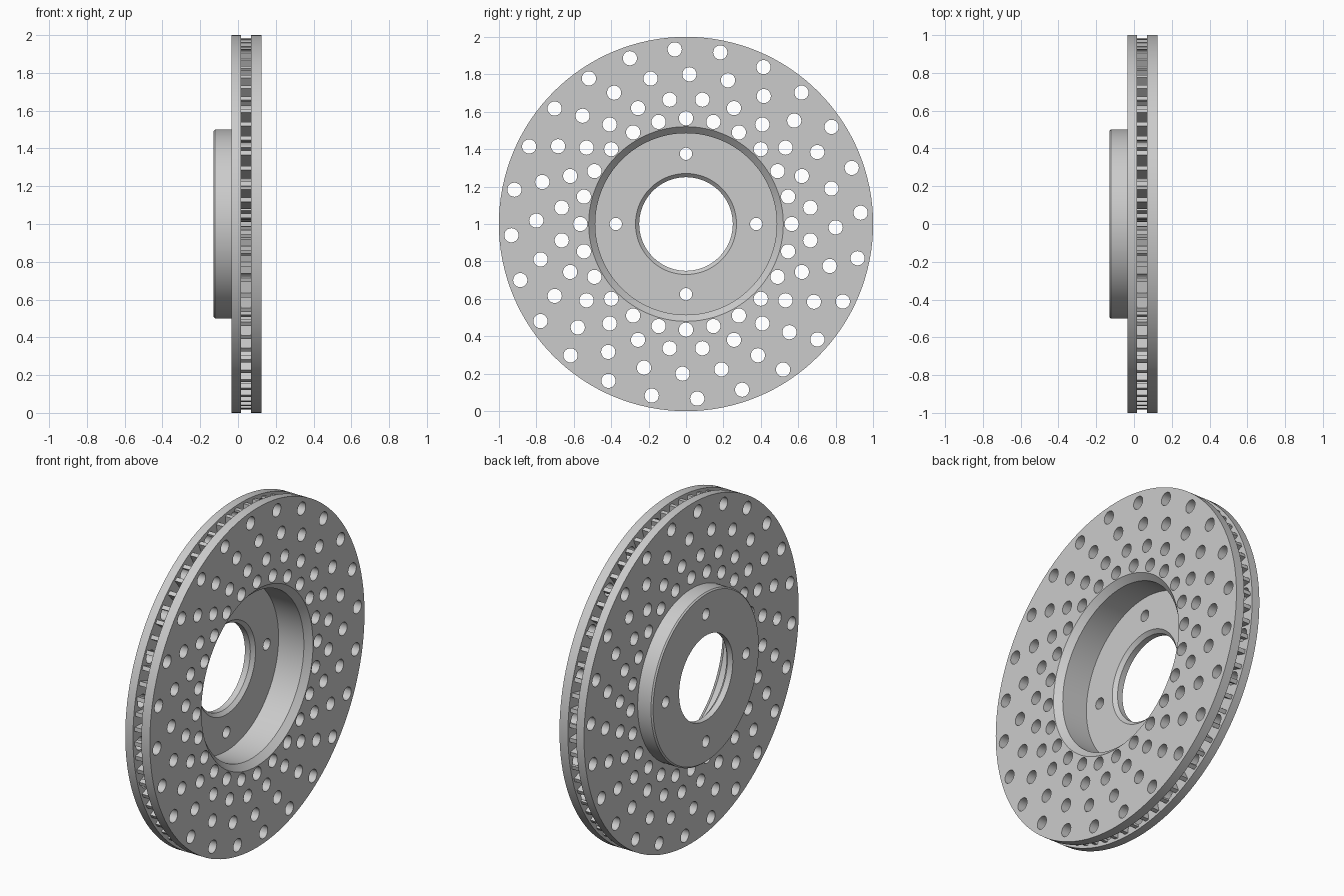
import bpy, bmesh
from math import sin, cos, pi, radians
from mathutils import Matrix, Vector

if "Cube" in bpy.data.objects:
    bpy.data.objects.remove(bpy.data.objects["Cube"])

SEGMENTS = 128
VANES = 72
CENTRE = Vector((0, 0, 1))

steel = bpy.data.materials.new("brushed grey steel")
steel.use_nodes = True
steel.diffuse_color = (0.6, 0.6, 0.6, 1)
steel.node_tree.nodes["Principled BSDF"].inputs["Base Color"].default_value = (0.6, 0.6, 0.6, 1)


def polar(x, r, a):
    """Point at radius r around the x axis, angle measured from the top."""
    return CENTRE + Vector((x, r * sin(a), r * cos(a)))


def finish(name, bm):
    bmesh.ops.recalc_face_normals(bm, faces=bm.faces)
    mesh = bpy.data.meshes.new(name)
    bm.to_mesh(mesh)
    bm.free()
    mesh.materials.append(steel)
    obj = bpy.data.objects.new(name, mesh)
    bpy.context.collection.objects.link(obj)
    return obj


def lathe(name, profile):
    """Sweep a closed (x, radius) profile around the x axis."""
    bm = bmesh.new()
    rings = [[bm.verts.new(polar(x, r, 2 * pi * i / SEGMENTS)) for x, r in profile]
             for i in range(SEGMENTS)]
    for i, ring in enumerate(rings):
        after = rings[(i + 1) % SEGMENTS]
        for j in range(len(profile)):
            k = (j + 1) % len(profile)
            bm.faces.new((ring[j], ring[k], after[k], after[j]))
    return finish(name, bm)


def drill(obj, cutter):
    mod = obj.modifiers.new("drilled holes", 'BOOLEAN')
    mod.operation = 'DIFFERENCE'
    mod.solver = 'EXACT'
    mod.object = cutter
    bpy.ops.object.select_all(action='DESELECT')
    obj.select_set(True)
    bpy.context.view_layer.objects.active = obj
    bpy.ops.object.modifier_apply(modifier=mod.name)


# Drill cutter: four rings of through holes and four bolt holes
bm = bmesh.new()
hole_rings = [(0.565, 0, 24, 0.038), (0.67, 7.5, 24, 0.038), (0.8, 1.3, 24, 0.038),
              (0.935, 11.3, 24, 0.038), (0.375, 0, 4, 0.033)]
for radius, offset, count, size in hole_rings:
    for i in range(count):
        spot = polar(0, radius, radians(offset) + 2 * pi * i / count)
        bmesh.ops.create_cone(bm, cap_ends=True, segments=24, radius1=size, radius2=size, depth=0.5,
                              matrix=Matrix.Translation(spot) @ Matrix.Rotation(pi / 2, 4, 'Y'))
cutter = finish("drill_cutter", bm)
cutter.hide_render = True

# Inner friction plate with the raised hat and its chamfered bore
hat = lathe("inner_plate_and_hat", [
    (-0.035, 1.0), (0.015, 1.0), (0.015, 0.5), (0.071, 0.5), (0.071, 0.485),
    (-0.075, 0.485), (-0.075, 0.27), (-0.095, 0.25), (-0.13, 0.25),
    (-0.13, 0.492), (-0.122, 0.5), (-0.035, 0.5)])

# Outer friction plate with a chamfered mouth
plate = lathe("outer_plate", [
    (0.07, 1.0), (0.125, 1.0), (0.125, 0.52), (0.09, 0.485), (0.07, 0.485)])

# Cooling vanes between the two plates
bm = bmesh.new()
for i in range(VANES):
    a = 2 * pi * (i + 0.5) / VANES
    place = Matrix.Translation(CENTRE) @ Matrix.Rotation(a, 4, 'X')
    bmesh.ops.create_cube(bm, size=1, matrix=place @ Matrix.Translation((0.0425, 0, 0.74))
                          @ Matrix.Diagonal((0.058, 0.024, 0.49, 1)))
vanes = finish("cooling_vanes", bm)

for part in (hat, plate, vanes):
    drill(part, cutter)
    bpy.ops.object.shade_smooth_by_angle(angle=radians(30))
bpy.data.objects.remove(cutter)
